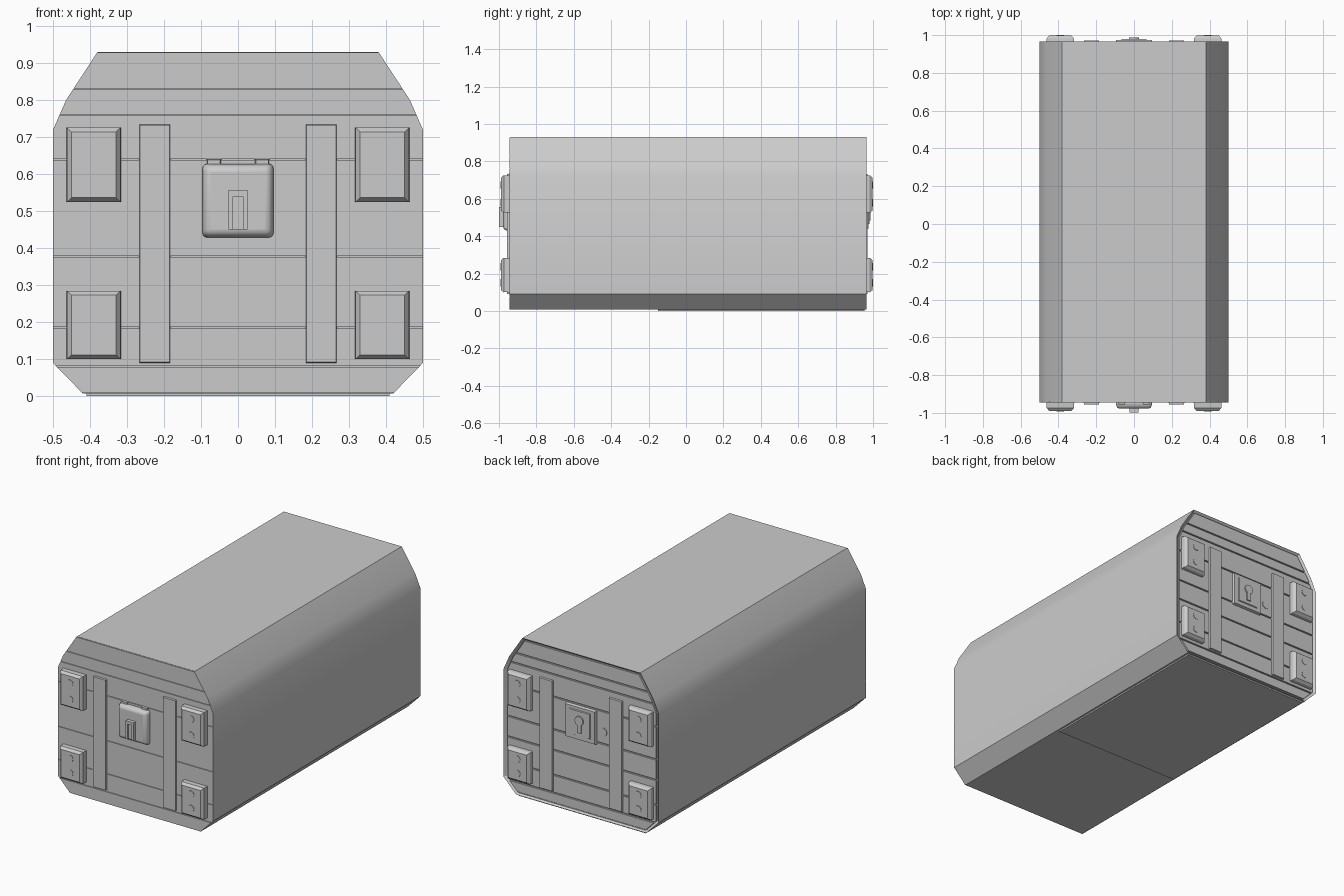
import bpy, bmesh, math
from mathutils import Matrix

if "Cube" in bpy.data.objects:
    bpy.data.objects.remove(bpy.data.objects["Cube"])

# half cross-section (x, z), bottom to top
PROFILE = [(0.42, 0.008), (0.50, 0.09), (0.50, 0.72), (0.465, 0.80), (0.38, 0.93)]


def finish(bm, name, bevel=0, smooth=False, segments=2):
    bmesh.ops.recalc_face_normals(bm, faces=bm.faces[:])
    me = bpy.data.meshes.new(name)
    bm.to_mesh(me)
    bm.free()
    ob = bpy.data.objects.new(name, me)
    bpy.context.collection.objects.link(ob)
    if bevel:
        mod = ob.modifiers.new("bevel", 'BEVEL')
        mod.width, mod.segments = bevel, segments
    if smooth:
        bpy.ops.object.select_all(action='DESELECT')
        ob.select_set(True)
        bpy.context.view_layer.objects.active = ob
        bpy.ops.object.shade_smooth_by_angle(angle=math.radians(30))
    return ob


def prism(pts, y0, y1, taper=0):
    """Extrude an xz outline from y0 to y1, shrinking the far end by taper."""
    bm = bmesh.new()
    cx = sum(p[0] for p in pts) / len(pts)
    cz = sum(p[1] for p in pts) / len(pts)
    a = [bm.verts.new((x, y0, z)) for x, z in pts]
    b = [bm.verts.new((x - math.copysign(taper, x - cx), y1, z - math.copysign(taper, z - cz)))
         for x, z in pts]
    bm.faces.new(a)
    bm.faces.new(b)
    n = len(pts)
    for i in range(n):
        bm.faces.new((a[i], a[(i + 1) % n], b[(i + 1) % n], b[i]))
    return bm


def rect(x0, x1, z0, z1):
    return [(x0, z0), (x1, z0), (x1, z1), (x0, z1)]


def disc(name, x, z, y, r, h, sides=12):
    bm = bmesh.new()
    bmesh.ops.create_cone(bm, cap_ends=True, segments=sides, radius1=r, radius2=r, depth=h,
                          matrix=Matrix.Translation((x, y, z)) @ Matrix.Rotation(math.pi / 2, 4, 'X'))
    return finish(bm, name, smooth=True)


def half_width(z):
    for (xa, za), (xb, zb) in zip(PROFILE, PROFILE[1:]):
        if z <= zb:
            return xa + (xb - xa) * max(0, z - za) / (zb - za)
    return PROFILE[-1][0]


def planks(name, edges, y0, y1, gap, margin):
    for i, (za, zb) in enumerate(zip(edges, edges[1:])):
        za, zb = za + gap, zb - gap
        zs = [za] + [z for _, z in PROFILE if za < z < zb] + [zb]
        right = [(half_width(z) - margin, z) for z in zs]
        finish(prism(right + [(-x, z) for x, z in reversed(right)], y0, y1), f"{name}_{i}")


# main shell, with a shallow recess in the back end
bm = prism(PROFILE + [(-x, z) for x, z in reversed(PROFILE)], -0.94, 0.965)
bmesh.ops.recalc_face_normals(bm, faces=bm.faces[:])
back = [f for f in bm.faces if f.normal.y > 0.9]
bmesh.ops.inset_region(bm, faces=back, thickness=0.015)
for v in {v for f in back for v in f.verts}:
    v.co.y -= 0.015
finish(bm, "shell", smooth=True)

# thin panel under the rear half
finish(prism(rect(-0.41, 0.41, 0.0, 0.02), -0.15, 0.955), "base_panel")

# end boards
planks("front_board", [0.008, 0.08, 0.185, 0.378, 0.64, 0.76, 0.83, 0.93], -0.935, -0.945, 0.0015, 0)
planks("back_board", [0.02, 0.08, 0.185, 0.33, 0.45, 0.64, 0.77, 0.83, 0.918], 0.945, 0.96, 0.004, 0.022)

# straps, corner plates and bolts on both ends
for end, s, face, outer in (("front", -1, 0.942, 0.99), ("back", 1, 0.957, 0.998)):
    for side in (-1, 1):
        x0, x1 = sorted((side * 0.183, side * 0.267))
        finish(prism(rect(x0, x1, 0.09, 0.735), s * face, s * (face + 0.014), 0.002), f"{end}_strap")
        x0, x1 = sorted((side * 0.316, side * 0.464))
        for z0, z1, bolts in ((0.10, 0.285, (0.152, 0.236)), (0.525, 0.726, (0.58, 0.674))):
            outline = rect(x0, x1, z0, z1)
            finish(prism(outline, s * face, s * (outer - 0.016), 0.002), f"{end}_plate_base")
            finish(prism([(x - math.copysign(0.002, x - side * 0.39), z) for x, z in outline],
                         s * (outer - 0.016), s * (outer - 0.001), 0.012), f"{end}_plate")
            for z in bolts:
                disc(f"{end}_bolt", side * 0.39, z, s * (outer - 0.002), 0.02, 0.007)

# front lock: rounded block with a slotted hasp
finish(prism(rect(-0.1, 0.1, 0.425, 0.632), -0.94, -0.978, 0.012), "front_lock",
       bevel=0.014, smooth=True, segments=3)
hasp = [(-0.025, 0.45), (-0.014, 0.45), (-0.014, 0.54), (0.014, 0.54),
        (0.014, 0.45), (0.025, 0.45), (0.025, 0.557), (-0.025, 0.557)]
finish(prism(hasp, -0.97, -0.999), "front_hasp")
finish(prism(rect(-0.014, 0.014, 0.45, 0.54), -0.97, -0.988), "front_hasp_tongue")
for side in (-1, 1):
    x0, x1 = sorted((side * 0.045, side * 0.085))
    finish(prism(rect(x0, x1, 0.625, 0.642), -0.94, -0.955, 0.003), "front_lock_lug")

# back lock: stepped plate with a raised keyhole
finish(prism(rect(-0.1, 0.1, 0.435, 0.635), 0.955, 0.975, 0.006), "back_lock_plate")
finish(prism(rect(-0.07, 0.07, 0.46, 0.615), 0.97, 0.98, 0.006), "back_lock_face")
disc("keyhole_round", 0, 0.555, 0.982, 0.027, 0.012, 16)
finish(prism(rect(-0.013, 0.013, 0.485, 0.55), 0.976, 0.987), "keyhole_slot")
disc("back_stud", -0.14, 0.52, 0.961, 0.024, 0.006)
